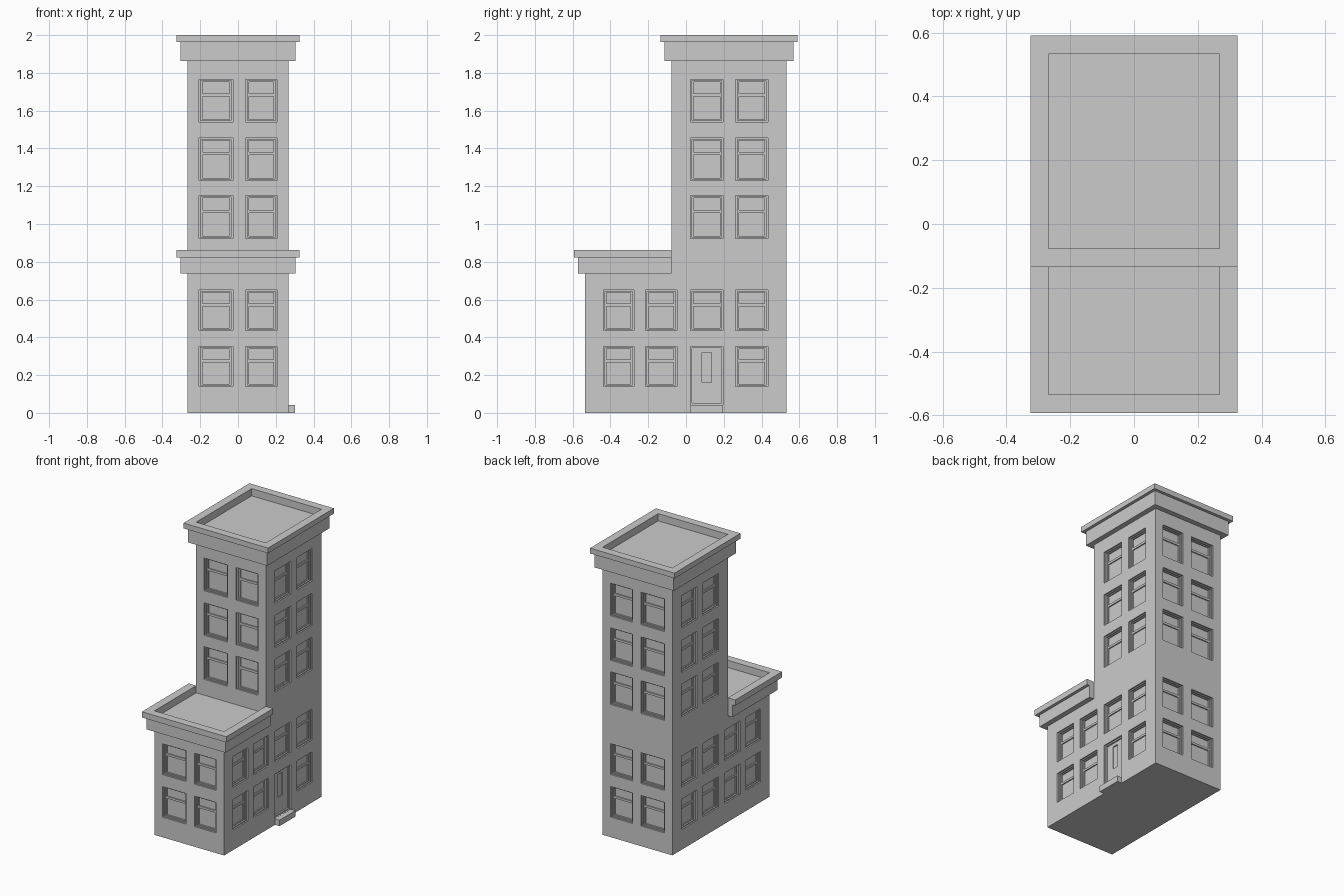
import bpy, bmesh

if "Cube" in bpy.data.objects:
    bpy.data.objects.remove(bpy.data.objects["Cube"])

W = 0.268                       # half width of the building
FRONT, TOWER, BACK = -0.535, -0.077, 0.533
LOW_Z, TOP_Z = 0.863, 2.0       # parapet tops
ROOF_DROP = 0.05


def finish(bm, name):
    bmesh.ops.recalc_face_normals(bm, faces=bm.faces)
    me = bpy.data.meshes.new(name)
    bm.to_mesh(me)
    bm.free()
    ob = bpy.data.objects.new(name, me)
    bpy.context.collection.objects.link(ob)
    return ob


def box(bm, lo, hi):
    verts = bmesh.ops.create_cube(bm, size=1)["verts"]
    for v in verts:
        for i in range(3):
            v.co[i] = lo[i] if v.co[i] < 0 else hi[i]


# L-shaped body: side profile extruded across the width
bm = bmesh.new()
profile = [(FRONT, 0), (BACK, 0), (BACK, TOP_Z - ROOF_DROP), (TOWER, TOP_Z - ROOF_DROP),
           (TOWER, LOW_Z - ROOF_DROP), (FRONT, LOW_Z - ROOF_DROP)]
face = bm.faces.new([bm.verts.new((-W, y, z)) for y, z in profile])
side = bmesh.ops.extrude_face_region(bm, geom=[face])["geom"]
for v in side:
    if isinstance(v, bmesh.types.BMVert):
        v.co.x = W
body = finish(bm, "building_body")

# Stepped recesses for windows and door: three cutter depths
DEPTHS = (0.010, 0.020, 0.028)
levels = [bmesh.new() for _ in DEPTHS]


def recess(level, wall, u0, u1, z0, z1):
    axis, pos, out = wall
    a, b = sorted((pos + out * 0.02, pos - out * DEPTHS[level]))
    if axis == "y":
        box(levels[level], (u0, a, z0), (u1, b, z1))
    else:
        box(levels[level], (a, u0, z0), (b, u1, z1))


def window(wall, u0, u1, z0, z1):
    h = z1 - z0
    recess(0, wall, u0, u1, z0, z1)
    recess(1, wall, u0 + 0.009, u1 - 0.009, z0 + 0.007, z1 - 0.007)
    recess(2, wall, u0 + 0.018, u1 - 0.018, z1 - 0.33 * h, z1 - 0.013)
    recess(2, wall, u0 + 0.018, u1 - 0.018, z0 + 0.013, z1 - 0.40 * h)


LOW_ROWS = [(0.14, 0.352), (0.436, 0.65)]
HIGH_ROWS = [(0.923, 1.15), (1.23, 1.455), (1.54, 1.766)]
X_COLS = [(-0.207, -0.027), (0.04, 0.207)]
Y_TOWER = [(0.023, 0.197), (0.263, 0.433)]
Y_LOW = [(-0.438, -0.275), (-0.215, -0.047)]

for wall, rows in ((("y", FRONT, -1), LOW_ROWS), (("y", TOWER, -1), HIGH_ROWS),
                   (("y", BACK, 1), LOW_ROWS + HIGH_ROWS)):
    for z in rows:
        for u in X_COLS:
            window(wall, *u, *z)

for s in (-1, 1):
    wall = ("x", s * W, s)
    for rows, cols in ((HIGH_ROWS, Y_TOWER), (LOW_ROWS, Y_LOW + Y_TOWER)):
        for z in rows:
            for u in cols:
                if s == 1 and z == LOW_ROWS[0] and u == Y_TOWER[0]:
                    # door replaces this ground floor window
                    recess(0, wall, *u, 0.043, 0.352)
                    recess(1, wall, u[0] + 0.009, u[1] - 0.009, 0.052, 0.343)
                    recess(2, wall, 0.086, 0.134, 0.16, 0.32)
                else:
                    window(wall, *u, *z)

for i, lv in enumerate(levels):
    cutter = finish(lv, "opening_cutter_%d" % i)
    cutter.hide_render = True
    mod = body.modifiers.new("openings", "BOOLEAN")
    mod.operation, mod.solver, mod.object = "DIFFERENCE", "EXACT", cutter
    bpy.context.view_layer.objects.active = body
    bpy.ops.object.modifier_apply(modifier=mod.name)
    bpy.data.objects.remove(cutter)


# Cornices: stepped profile swept along the wall tops with mitred corners
def cornice(name, path, z0, z1, z2, closed):
    bm = bmesh.new()
    prof = [(0, z0), (0.036, z0), (0.036, z1), (0.057, z1), (0.057, z2), (0, z2)]
    rings = [[bm.verts.new((x + sx * o, y + sy * o, z)) for o, z in prof]
             for x, y, sx, sy in path]
    pairs = list(zip(rings, rings[1:])) + ([(rings[-1], rings[0])] if closed else [])
    for a, b in pairs:
        for i in range(len(prof)):
            j = (i + 1) % len(prof)
            bm.faces.new((a[i], a[j], b[j], b[i]))
    if not closed:
        bm.faces.new(rings[0])
        bm.faces.new(rings[-1])
    finish(bm, name)


cornice("tower_cornice", [(-W, TOWER, -1, -1), (W, TOWER, 1, -1), (W, BACK, 1, 1),
                          (-W, BACK, -1, 1)], 1.863, 1.963, TOP_Z, True)
cornice("lower_cornice", [(-W, TOWER, -1, 0), (-W, FRONT, -1, -1), (W, FRONT, 1, -1),
                          (W, TOWER, 1, 0)], 0.738, 0.823, LOW_Z, False)

# Door step
bm = bmesh.new()
box(bm, (W - 0.02, 0.023, 0), (0.303, 0.197, 0.042))
finish(bm, "door_step")
